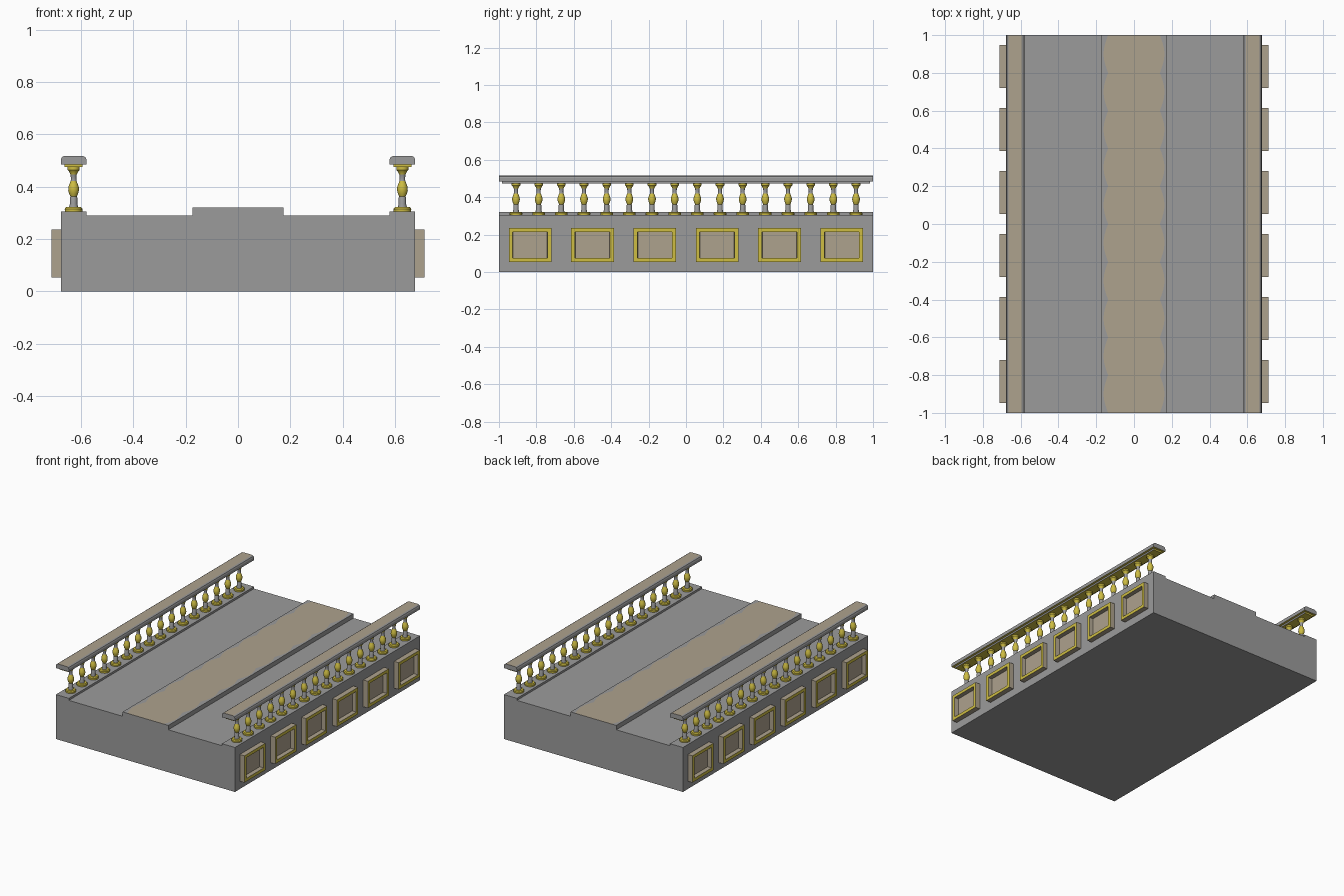
import bpy, bmesh, math

if "Cube" in bpy.data.objects:
    bpy.data.objects.remove(bpy.data.objects["Cube"])


def material(name, rgb):
    m = bpy.data.materials.new(name)
    m.diffuse_color = (*rgb, 1)
    m.use_nodes = True
    m.node_tree.nodes["Principled BSDF"].inputs["Base Color"].default_value = m.diffuse_color
    return m


MATS = [material("grey stone", (0.33, 0.33, 0.33)),
        material("tan stone", (0.42, 0.36, 0.27)),
        material("gold", (0.62, 0.51, 0.055))]
GREY, TAN, GOLD = 0, 1, 2


def finish(bm, name, angle=None):
    """Turn a bmesh into an object with the shared materials."""
    bmesh.ops.recalc_face_normals(bm, faces=bm.faces[:])
    me = bpy.data.meshes.new(name)
    bm.to_mesh(me)
    bm.free()
    for m in MATS:
        me.materials.append(m)
    if angle:
        for p in me.polygons:
            p.use_smooth = True
        me.set_sharp_from_angle(angle=math.radians(angle))
    ob = bpy.data.objects.new(name, me)
    bpy.context.collection.objects.link(ob)
    return ob


def loft(name, rows, edge_mats, cap_mat=GREY, angle=None):
    """Join closed rings of points; one material per strip around the ring."""
    bm = bmesh.new()
    rings = [[bm.verts.new(p) for p in row] for row in rows]
    n = len(rings[0])
    for a, b in zip(rings, rings[1:]):
        for i in range(n):
            j = (i + 1) % n
            bm.faces.new((a[i], a[j], b[j], b[i])).material_index = edge_mats[i]
    for r in (rings[0], rings[-1]):
        bm.faces.new(r).material_index = cap_mat
    return finish(bm, name, angle)


def extrude_y(name, profile, mats, half=1.0):
    return loft(name, [[(x, y, z) for x, z in profile] for y in (-half, half)], mats)


def rect(cx, hw, z0, z1):
    return [(cx - hw, z0), (cx + hw, z0), (cx + hw, z1), (cx - hw, z1)]


# bridge body
extrude_y("bridge_body", rect(0, 0.677, 0, 0.29), [GREY] * 4)

# raised central walkway, tan top with scalloped grey border
rows = []
for k in range(121):
    y = -1 + k / 60
    w = 0.137 + 0.024 * abs(math.sin(math.pi * y / 0.2))
    rows.append([(x, y, z) for x, z in
                 ((-0.173, 0.285), (-0.173, 0.32), (-w, 0.32),
                  (w, 0.32), (0.173, 0.32), (0.173, 0.285))])
loft("central_walkway", rows, [GREY, GREY, TAN, GREY, GREY, GREY])


def baluster_mesh():
    """Turned baluster: radius, height, material of the band above."""
    prof = [(0.033, 0.300, GOLD), (0.034, 0.315, GOLD), (0.029, 0.321, GOLD),
            (0.017, 0.322, GREY), (0.014, 0.335, GREY), (0.014, 0.358, GREY),
            (0.012, 0.362, GOLD), (0.017, 0.372, GOLD), (0.0205, 0.386, GOLD),
            (0.020, 0.397, GOLD), (0.015, 0.412, GOLD), (0.011, 0.421, GREY),
            (0.0105, 0.432, GREY), (0.012, 0.447, GOLD), (0.017, 0.457, GOLD),
            (0.023, 0.464, GOLD), (0.023, 0.476, GOLD)]
    bm = bmesh.new()
    n = 16
    rings = [[bm.verts.new((r * math.cos(2 * math.pi * i / n),
                            r * math.sin(2 * math.pi * i / n), z))
              for i in range(n)] for r, z, _ in prof]
    for k in range(len(prof) - 1):
        for i in range(n):
            j = (i + 1) % n
            f = bm.faces.new((rings[k][i], rings[k][j], rings[k + 1][j], rings[k + 1][i]))
            f.material_index = prof[k][2]
    for r in (rings[0], rings[-1]):
        bm.faces.new(r).material_index = GOLD
    return finish(bm, "baluster", 40)


def side_panel(name, s, yc):
    """Protruding frame: tan sides, gold front border, recessed tan field."""
    bm = bmesh.new()
    rings = []
    for x, inset in ((0.67, 0), (0.712, 0), (0.712, 0.021), (0.684, 0.023)):
        h, z0, z1 = 0.114 - inset, 0.053 + inset, 0.236 - inset
        rings.append([bm.verts.new((s * x, yc + y, z)) for y, z in
                      ((-h, z0), (h, z0), (h, z1), (-h, z1))])
    for k, m in enumerate((TAN, GOLD, TAN)):
        for i in range(4):
            j = (i + 1) % 4
            f = bm.faces.new((rings[k][i], rings[k][j], rings[k + 1][j], rings[k + 1][i]))
            f.material_index = m
    bm.faces.new(rings[3]).material_index = TAN
    bm.faces.new(rings[0]).material_index = TAN
    finish(bm, name)


first = baluster_mesh()
for s, side in ((-1, "left"), (1, "right")):
    c = s * 0.628
    # curb under the balusters
    extrude_y(side + "_curb", rect(c, 0.049, 0.285, 0.304), [GREY] * 4)
    # handrail with chamfered top and gold underside
    extrude_y(side + "_handrail",
              [(c - 0.049, 0.485), (c + 0.049, 0.485), (c + 0.049, 0.503),
               (c + 0.045, 0.512), (c + 0.036, 0.517), (c - 0.036, 0.517),
               (c - 0.045, 0.512), (c - 0.049, 0.503)],
              [GOLD, GREY, GREY, GREY, TAN, GREY, GREY, GREY])
    # gold moulding under the handrail
    m = extrude_y(side + "_rail_moulding", rect(c, 0.034, 0.474, 0.487),
                  [GOLD, GREY, GOLD, GREY], 0.985)
    for p in m.data.polygons:
        if abs(p.normal.y) > 0.9:
            p.material_index = GOLD
    # balusters
    for i in range(16):
        ob = bpy.data.objects.new(side + "_baluster", first.data)
        bpy.context.collection.objects.link(ob)
        ob.location = (c, -0.909 + i * 0.1212, 0)
    # framed panels on the outer wall
    for i in range(6):
        side_panel(side + "_panel", s, -0.8335 + i / 3)
bpy.data.objects.remove(first)
